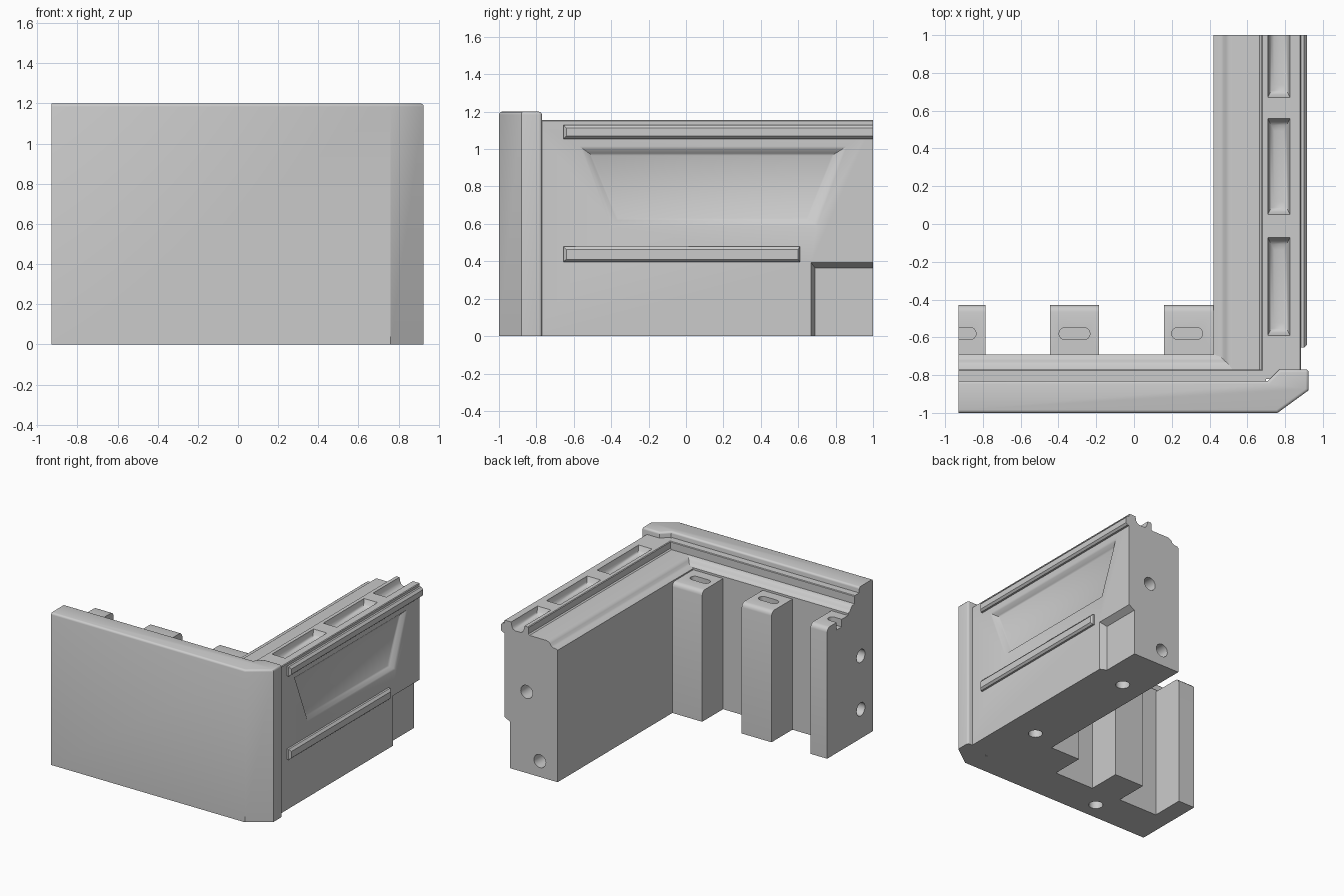
import bpy, bmesh, math
from mathutils import Vector

old = bpy.data.objects.get("Cube")
if old:
    bpy.data.objects.remove(old, do_unlink=True)

GREY = (0.6, 0.6, 0.6, 1)
stone = bpy.data.materials.new("stone grey")
stone.use_nodes = True
stone.diffuse_color = GREY
stone.node_tree.nodes["Principled BSDF"].inputs["Base Color"].default_value = GREY


def loft(name, *rings):
    """Closed solid through matching rings of points."""
    bm = bmesh.new()
    loops = [[bm.verts.new(p) for p in ring] for ring in rings]
    n = len(loops[0])
    for a, b in zip(loops, loops[1:]):
        for i in range(n):
            j = (i + 1) % n
            bm.faces.new((a[i], a[j], b[j], b[i]))
    bm.faces.new(loops[0])
    bm.faces.new(loops[-1])
    bmesh.ops.recalc_face_normals(bm, faces=bm.faces)
    mesh = bpy.data.meshes.new(name)
    bm.to_mesh(mesh)
    bm.free()
    mesh.materials.append(stone)
    ob = bpy.data.objects.new(name, mesh)
    bpy.context.collection.objects.link(ob)
    return ob


def ring(axis, at, pts):
    """Place 2D points on the plane where the given axis equals at."""
    if axis == "x":
        return [(at, a, b) for a, b in pts]
    if axis == "y":
        return [(a, at, b) for a, b in pts]
    return [(a, b, at) for a, b in pts]


def prism(name, axis, lo, hi, pts):
    return loft(name, ring(axis, lo, pts), ring(axis, hi, pts))


def rect(a0, a1, b0, b1):
    return [(a0, b0), (a1, b0), (a1, b1), (a0, b1)]


def stadium(cx, cy, half, r, steps=8):
    """Rounded slot outline; half = 0 gives a circle."""
    pts = []
    for side in (1, -1):
        for i in range(steps + 1 if half else steps):
            t = math.pi * (i / steps - 0.5)
            pts.append((cx + side * (half + r * math.cos(t)), cy + side * r * math.sin(t)))
    return pts


def bevel_edges(ob, width, rule):
    bm = bmesh.new()
    bm.from_mesh(ob.data)
    edges = [e for e in bm.edges if rule(*[v.co for v in e.verts])]
    bmesh.ops.bevel(bm, geom=edges, offset=width, segments=3, profile=0.5, affect="EDGES")
    bm.to_mesh(ob.data)
    bm.free()


# Front wall: tall outer slab with a chamfered corner
slab = prism("front_slab", "z", 0, 1.2, [
    (-.93, -1), (.76, -1), (.925, -.88), (.925, -.77), (.77, -.77), (.71, -.83), (-.93, -.83)])
bevel_edges(slab, .016, lambda a, b: (min(a.z, b.z) > 1.1 and max(a.x, b.x) > -.9)
            or (min(a.x, b.x) > .9 and min(a.y, b.y) > -.8))

# Front wall: stepped inner ledge
ledge = prism("front_ledge", "x", -.93, .70, [
    (-.83, 0), (-.83, 1.155), (-.775, 1.155), (-.77, 1.15), (-.77, 1.092), (-.745, 1.088),
    (-.73, 1.078), (-.722, 1.062), (-.71, 1.052), (-.69, 1.046), (-.69, 0)])

# Side wall with moulded top
side = prism("side_wall", "y", -.82, 1, [
    (.42, 0), (.42, 1.04), (.43, 1.047), (.46, 1.05), (.475, 1.058), (.485, 1.075),
    (.5, 1.087), (.52, 1.092), (.665, 1.092), (.675, 1.1), (.675, 1.15), (.68, 1.155),
    (.88, 1.155), (.885, 1.15), (.885, 0)])

# Inner support posts
posts = []
for name, x0, x1 in (("post_end", -.93, -.785), ("post_middle", -.445, -.185),
                     ("post_corner", .16, .43)):
    post = prism(name, "z", 0, 1.03, rect(x0, x1, -.7, -.43))
    bevel_edges(post, .035, lambda a, b: min(a.z, b.z) > 1 and min(a.y, b.y) > -.5)
    posts.append(post)

# Raised rails on the outer face
strips = []
for name, y1, y1_out, z0, z1 in (("upper_rail", 1, 1, 1.055, 1.13),
                                 ("lower_rail", .61, .598, .397, .48)):
    full = rect(-.655, y1, z0, z1)
    small = rect(-.64, y1_out, z0 + .014, z1 - .018)
    strips.append(loft(name, ring("x", .87, full), ring("x", .9, full), ring("x", .915, small)))

# Cutters: recessed panel, corner notch, top troughs
outer = [(-.57, 1.015), (.86, 1.015), (.70, .59), (-.40, .59)]
inner = [(-.50, .965), (.78, .965), (.645, .63), (-.36, .63)]


def mix(t):
    return [Vector(a).lerp(Vector(b), t) for a, b in zip(outer, inner)]


side_cuts = [
    loft("panel_cut", ring("x", .95, outer), ring("x", .885, outer), ring("x", .878, mix(.3)),
         ring("x", .857, mix(.75)), ring("x", .85, inner)),
    loft("notch_cut", ring("x", .95, rect(.668, 1.1, -.1, .394)),
         ring("x", .885, rect(.668, 1.1, -.1, .394)),
         ring("x", .835, rect(.69, 1.1, -.1, .365)))]
for y0, y1 in ((-.59, -.07), (.05, .56), (.67, 1.2)):
    side_cuts.append(loft("trough_cut", *[
        ring("z", z, rect(.708 + i, .826 - i, y0 + 2 * i, y1 - 2 * i))
        for z, i in ((1.2, 0), (1.156, 0), (1.12, .008), (1.103, .018), (1.095, .034))]))

# Cutters: round connector holes and post slots
for x, z in ((.69, .64), (.575, .125)):
    side_cuts.append(prism("end_hole_cut", "y", .85, 1.1, stadium(x, z, 0, .052)))
for x, y in ((.61, .6), (.64, -.35)):
    side_cuts.append(prism("base_hole_cut", "z", -.1, .12, stadium(x, y, 0, .052)))
front_cuts = [prism("front_base_hole_cut", "z", -.1, .12, stadium(-.36, -.86, 0, .052))]
for z in (.65, .23):
    front_cuts.append(prism("front_end_hole_cut", "x", -1, -.78, stadium(-.85, z, 0, .052)))
slot_cuts = [prism("slot_cut", "z", .97, 1.1, stadium(x, -.58, .05, .032))
             for x in (-.918, -.315, .282)]


def cut(bodies, cutters):
    for body in bodies:
        for c in cutters:
            m = body.modifiers.new("cut", "BOOLEAN")
            m.operation = "DIFFERENCE"
            m.solver = "EXACT"
            m.object = c
        bpy.context.view_layer.objects.active = body
        for m in list(body.modifiers):
            bpy.ops.object.modifier_apply(modifier=m.name)
    for c in cutters:
        bpy.data.objects.remove(c, do_unlink=True)


cut([side], side_cuts)
cut([slab, ledge], front_cuts)
for post, slot in zip(posts, slot_cuts):
    cut([post], [slot])

# Smooth the small rounds, keep the hard edges
bpy.ops.object.select_all(action="DESELECT")
for ob in [slab, ledge, side] + posts + strips:
    ob.select_set(True)
bpy.context.view_layer.objects.active = side
bpy.ops.object.shade_smooth_by_angle(angle=math.radians(35))
